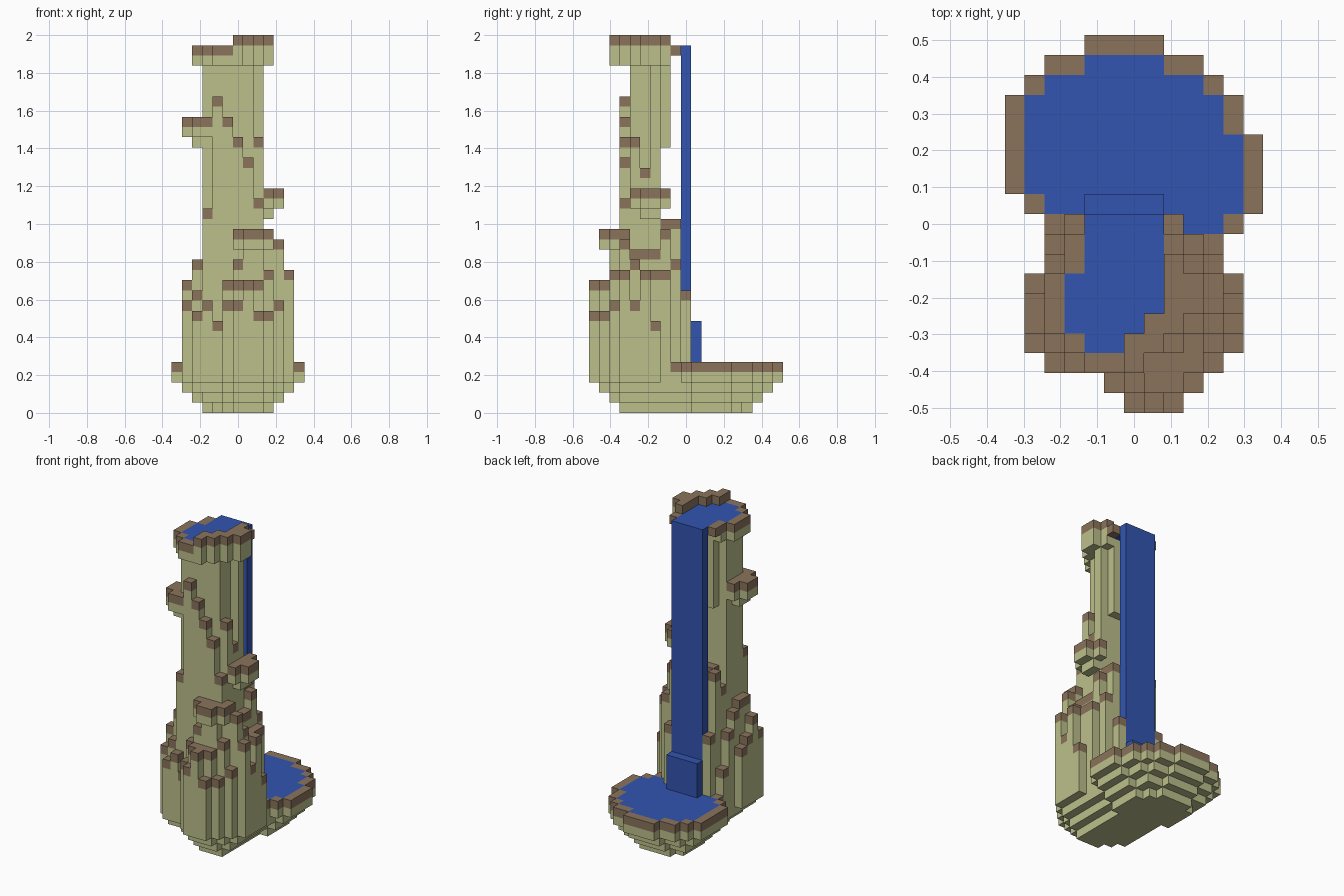
import bpy, bmesh
from mathutils import Vector

cube = bpy.data.objects.get("Cube")
if cube:
    bpy.data.objects.remove(cube, do_unlink=True)

UNIT = 2 / 37                      # block size
ORIGIN = Vector((-6.5, -9.5, 0))   # corner of the block grid


def material(name, rgb):
    m = bpy.data.materials.new(name)
    m.use_nodes = True
    m.diffuse_color = (*rgb, 1)
    m.node_tree.nodes["Principled BSDF"].inputs["Base Color"].default_value = (*rgb, 1)
    return m


STONE = material("pale stone", (0.503, 0.521, 0.258))
EARTH = material("brown earth", (0.255, 0.174, 0.107))
WATER = material("blue water", (0.033, 0.091, 0.434))

SIDES = [Vector(d) for d in ((1, 0, 0), (-1, 0, 0), (0, 1, 0), (0, -1, 0), (0, 0, 1), (0, 0, -1))]


def box(xs, ys, zs):
    """Blocks in inclusive index ranges."""
    return {(x, y, z) for x in range(xs[0], xs[1] + 1)
            for y in range(ys[0], ys[1] + 1) for z in range(zs[0], zs[1] + 1)}


def shrink(cells):
    return {(x, y) for x, y in cells
            if {(x + 1, y), (x - 1, y), (x, y + 1), (x, y - 1)} <= cells}


def layer(cells, z):
    return {(x, y, z) for x, y in cells}


# Footprint of the island: first and last block of each row, front to back
spans = ["68", "59", "2a"] + ["1b"] * 4 + ["2a"] * 2 + ["2b", "1c"] + ["0c"] * 3 \
    + ["0b"] * 2 + ["1a", "29", "47"]
footprint = {(x, y) for y, s in enumerate(spans)
             for x in range(int(s[0], 16), int(s[1], 16) + 1)}
filled = footprint | {(x, y) for x in range(1, 12) for y in (7, 8, 9)}

# Stepped underside and basin
base = layer(footprint, 3) | layer(footprint, 4)
for z in (2, 1, 0):
    filled = shrink(filled)
    base |= layer(filled & footprint, z)

# Rock columns, top level of each written in base 36, rows front to back
columns = ["......ac9....",
           ".....accc9...",
           "..9a8ceffda..",
           ".abjusqokggd.",
           ".ceyyyyyqfea.",
           ".aeyyyyynfdd.",
           ".9dyyyyyyfd8.",
           "..bgiiiiihd..",
           "..7ieeeeie4..",
           "..4b....b...."]
cliff, cliff_plan = set(), set()
for y, row in enumerate(columns):
    for x, c in enumerate(row):
        if c != ".":
            cliff_plan.add((x, y))
            cliff |= box((x, x), (y, y), (5, int(c, 36)))
cliff |= box((4, 7), (7, 7), (26, 34))

# Overhanging ledges
front_ledge = box((7, 8), (1, 3), (16, 17)) | box((6, 9), (2, 2), (16, 17)) | box((9, 9), (3, 3), (16, 17))
left_ledge = box((9, 9), (4, 7), (20, 21)) | box((10, 10), (5, 6), (20, 21)) | box((9, 9), (5, 6), (19, 19))
right_ledge = box((2, 2), (3, 6), (27, 28)) | box((1, 1), (4, 5), (27, 28)) \
    | box((3, 3), (3, 3), (27, 28)) | box((2, 2), (4, 5), (26, 26))

# Crown: r low rim, R raised rim, w water
crown_rows = ["....rrR......",
              "...rwwRR.....",
              "..rwwwwRR....",
              "..rwwwwwRR...",
              "..rwwwwwRR...",
              "...rwwwwR....",
              "...rwwwwr...."]
crown, summit_water = set(), set()
for y, row in enumerate(crown_rows, 2):
    for x, c in enumerate(row):
        if c == ".":
            continue
        if y < 8:
            crown.add((x, y, 34))
        (summit_water if c == "w" else crown).add((x, y, 35))
        if c == "R":
            crown.add((x, y, 36))

# Water
pool = layer({p for p in shrink(footprint) - cliff_plan if p[1] > 8}, 4)
waterfall = box((4, 7), (9, 9), (5, 35))
splash = box((4, 7), (10, 10), (5, 8))
base -= pool

rock_parts = {"basin_base": base, "cliff_columns": cliff, "front_ledge": front_ledge,
              "left_ledge": left_ledge, "right_ledge": right_ledge, "crown_rim": crown}
water_parts = {"pool_water": pool, "summit_water": summit_water,
               "waterfall": waterfall, "waterfall_foot": splash}
solid = set().union(*rock_parts.values(), *water_parts.values())


def build(name, cells, mats):
    """Mesh the exposed block faces; uncovered rock blocks become earth."""
    bm = bmesh.new()
    for cell in sorted(cells):
        p = Vector(cell)
        covered = (cell[0], cell[1], cell[2] + 1) in solid
        for n in SIDES:
            if tuple(int(v) for v in p + n) in solid:
                continue
            u = Vector((n.y, n.z, n.x))
            v = n.cross(u)
            centre = p + Vector((0.5, 0.5, 0.5)) + n / 2
            corners = [centre + (a * u + b * v) / 2
                       for a, b in ((-1, -1), (1, -1), (1, 1), (-1, 1))]
            face = bm.faces.new([bm.verts.new((c + ORIGIN) * UNIT) for c in corners])
            face.material_index = 0 if covered or len(mats) == 1 else 1
    bmesh.ops.remove_doubles(bm, verts=bm.verts, dist=UNIT / 100)
    mesh = bpy.data.meshes.new(name)
    bm.to_mesh(mesh)
    bm.free()
    for m in mats:
        mesh.materials.append(m)
    bpy.context.collection.objects.link(bpy.data.objects.new(name, mesh))


used = set()
for name, cells in rock_parts.items():
    build(name, cells - used, [STONE, EARTH])
    used |= cells
for name, cells in water_parts.items():
    build(name, cells, [WATER])
